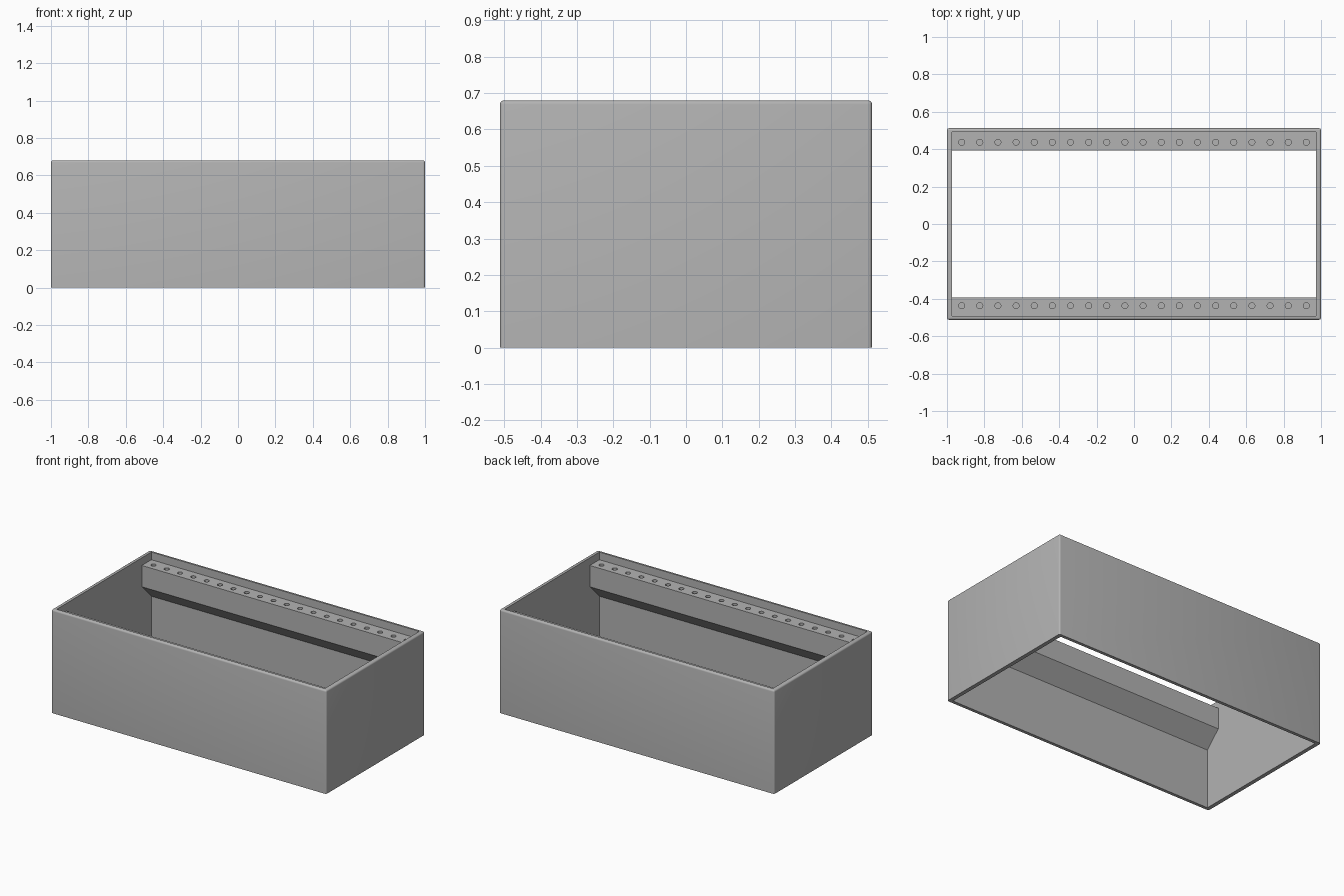
import bpy, bmesh, math
from mathutils import Matrix

if "Cube" in bpy.data.objects:
    bpy.data.objects.remove(bpy.data.objects["Cube"])

HX, HY, H = 1.0, 0.512, 0.68      # outer half sizes and height
T = 0.026                         # wall thickness
IX, IY = HX - T, HY - T * 0.8     # inner half sizes
RAIL_Y, RAIL_TOP, RAIL_LOW, RAIL_FOOT = 0.392, 0.63, 0.49, 0.39
HOLES, PITCH, HOLE_R, HOLE_DEPTH = 20, 0.097, 0.016, 0.12

grey = bpy.data.materials.new("grey")
grey.diffuse_color = (0.45, 0.45, 0.45, 1)
grey.use_nodes = True
grey.node_tree.nodes["Principled BSDF"].inputs["Base Color"].default_value = grey.diffuse_color


def finish(name, bm):
    bmesh.ops.recalc_face_normals(bm, faces=bm.faces)
    mesh = bpy.data.meshes.new(name)
    bm.to_mesh(mesh)
    bm.free()
    mesh.materials.append(grey)
    obj = bpy.data.objects.new(name, mesh)
    bpy.context.collection.objects.link(obj)
    return obj


# Open frame: four walls, rounded on the outer upright and top edges
bm = bmesh.new()
corners = [(-1, -1), (1, -1), (1, 1), (-1, 1)]
rings = [[bm.verts.new((sx * x, sy * y, z)) for sx, sy in corners]
         for x, y, z in ((HX, HY, 0), (HX, HY, H), (IX, IY, H), (IX, IY, 0))]
for k in range(4):
    a, b = rings[k], rings[(k + 1) % 4]
    for i in range(4):
        j = (i + 1) % 4
        bm.faces.new((a[i], a[j], b[j], b[i]))
outer = set(rings[0] + rings[1])
edges = [e for e in bm.edges if set(e.verts) <= outer
         and max(v.co.z for v in e.verts) > H / 2]
bmesh.ops.bevel(bm, geom=edges, offset=0.011, segments=4, profile=0.5,
                affect='EDGES')
walls = finish("walls", bm)

# Mounting rails: extruded profile with a sloped underside
profile = [(IY, RAIL_TOP), (RAIL_Y, RAIL_TOP), (RAIL_Y, RAIL_LOW), (IY, RAIL_FOOT)]
for side, name in ((-1, "front_rail"), (1, "back_rail")):
    bm = bmesh.new()
    face = bm.faces.new([bm.verts.new((-IX, side * y, z)) for y, z in profile])
    new = bmesh.ops.extrude_face_region(bm, geom=[face])["geom"]
    bmesh.ops.translate(bm, vec=(2 * IX, 0, 0),
                        verts=[g for g in new if isinstance(g, bmesh.types.BMVert)])
    rail = finish(name, bm)

    # Row of blind screw holes
    bm = bmesh.new()
    for i in range(HOLES):
        x = (i - (HOLES - 1) / 2) * PITCH
        bmesh.ops.create_cone(
            bm, cap_ends=True, segments=20, radius1=HOLE_R, radius2=HOLE_R,
            depth=2 * HOLE_DEPTH,
            matrix=Matrix.Translation((x, side * 0.437, RAIL_TOP)))
    cutter = finish(name + "_hole_cutter", bm)
    cutter.hide_render = True
    cutter.display_type = 'WIRE'
    cut = rail.modifiers.new("screw_holes", 'BOOLEAN')
    cut.operation = 'DIFFERENCE'
    cut.solver = 'EXACT'
    cut.object = cutter

# Smooth the rounded edges only
bpy.ops.object.select_all(action='DESELECT')
walls.select_set(True)
bpy.context.view_layer.objects.active = walls
bpy.ops.object.shade_smooth_by_angle(angle=math.radians(35))
